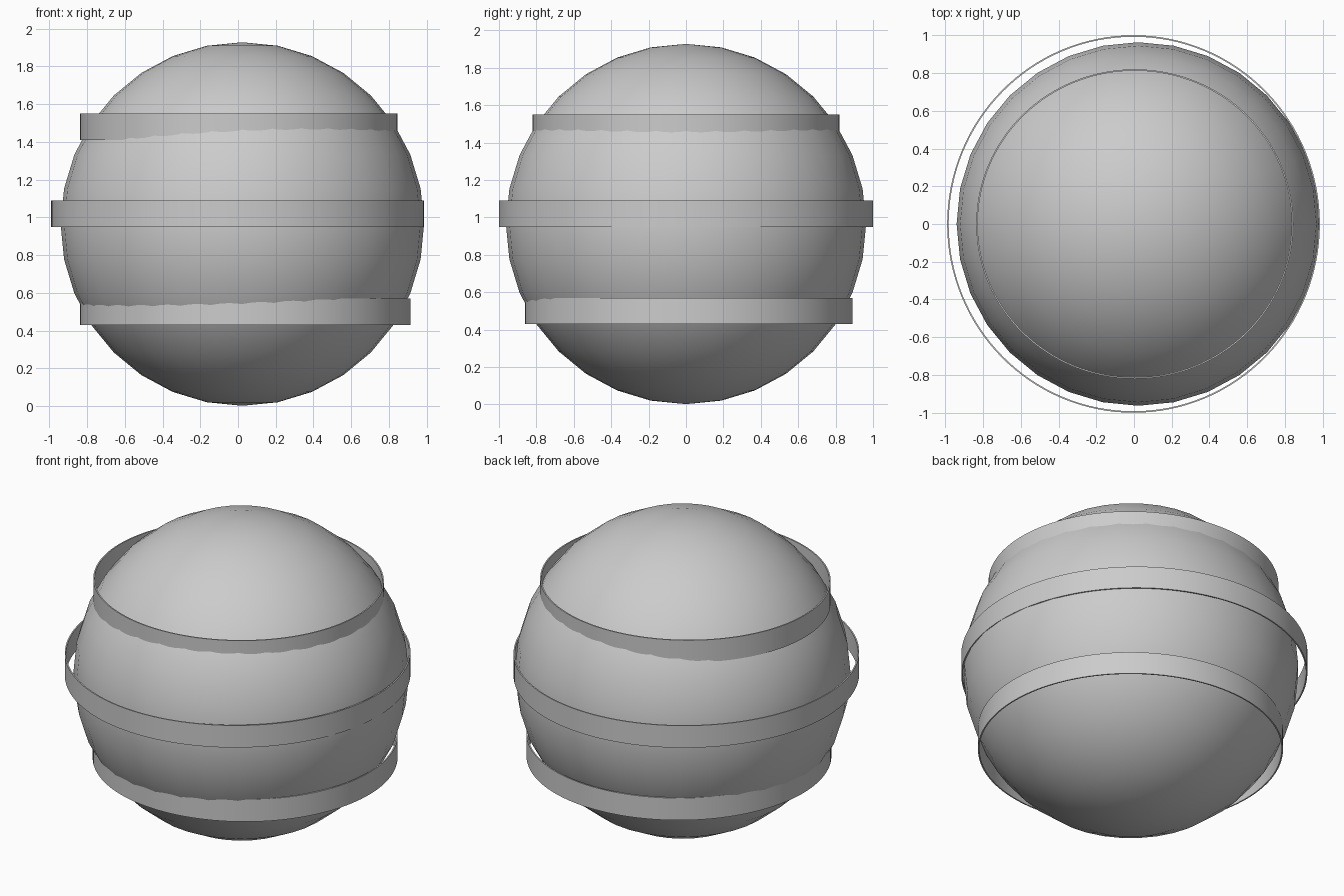
import bpy
from math import cos, sin, tau

cube = bpy.data.objects.get("Cube")
if cube:
    bpy.data.objects.remove(cube, do_unlink=True)

# One plain grey for everything
grey = bpy.data.materials.new("plain grey")
grey.use_nodes = True
colour = (0.6, 0.6, 0.6, 1)
grey.diffuse_color = colour
grey.node_tree.nodes["Principled BSDF"].inputs["Base Color"].default_value = colour


def finish(obj, name):
    obj.name = name
    obj.data.materials.append(grey)
    bpy.ops.object.select_all(action="DESELECT")
    obj.select_set(True)
    bpy.context.view_layer.objects.active = obj
    bpy.ops.object.shade_smooth_by_angle()


def band(name, left, right, front, back, bottom, height=0.14, wall=0.008, steps=128):
    """Thin open hoop with a rectangular wall section."""
    cx, cy = (left + right) / 2, (front + back) / 2
    rx, ry = (right - left) / 2, (back - front) / 2
    section = [(0, 0), (0, height), (wall, height), (wall, 0)]
    verts, faces = [], []
    for i in range(steps):
        a = tau * i / steps
        verts += [(cx + (rx - d) * cos(a), cy + (ry - d) * sin(a), bottom + h)
                  for d, h in section]
        j = (i + 1) % steps
        for k in range(4):
            m = (k + 1) % 4
            faces.append((i * 4 + k, j * 4 + k, j * 4 + m, i * 4 + m))
    mesh = bpy.data.meshes.new(name)
    mesh.from_pydata(verts, [], faces)
    obj = bpy.data.objects.new(name, mesh)
    bpy.context.collection.objects.link(obj)
    finish(obj, name)


# Ball
bpy.ops.mesh.primitive_uv_sphere_add(segments=32, ring_count=16, radius=0.963,
                                     location=(0.023, 0, 0.965))
finish(bpy.context.object, "ball")

# Three hoops around the ball
band("upper_band", -0.836, 0.844, -0.82, 0.82, 1.41)
band("middle_band", -0.99, 0.985, -1, 1, 0.95)
band("lower_band", -0.836, 0.914, -0.86, 0.89, 0.43)
